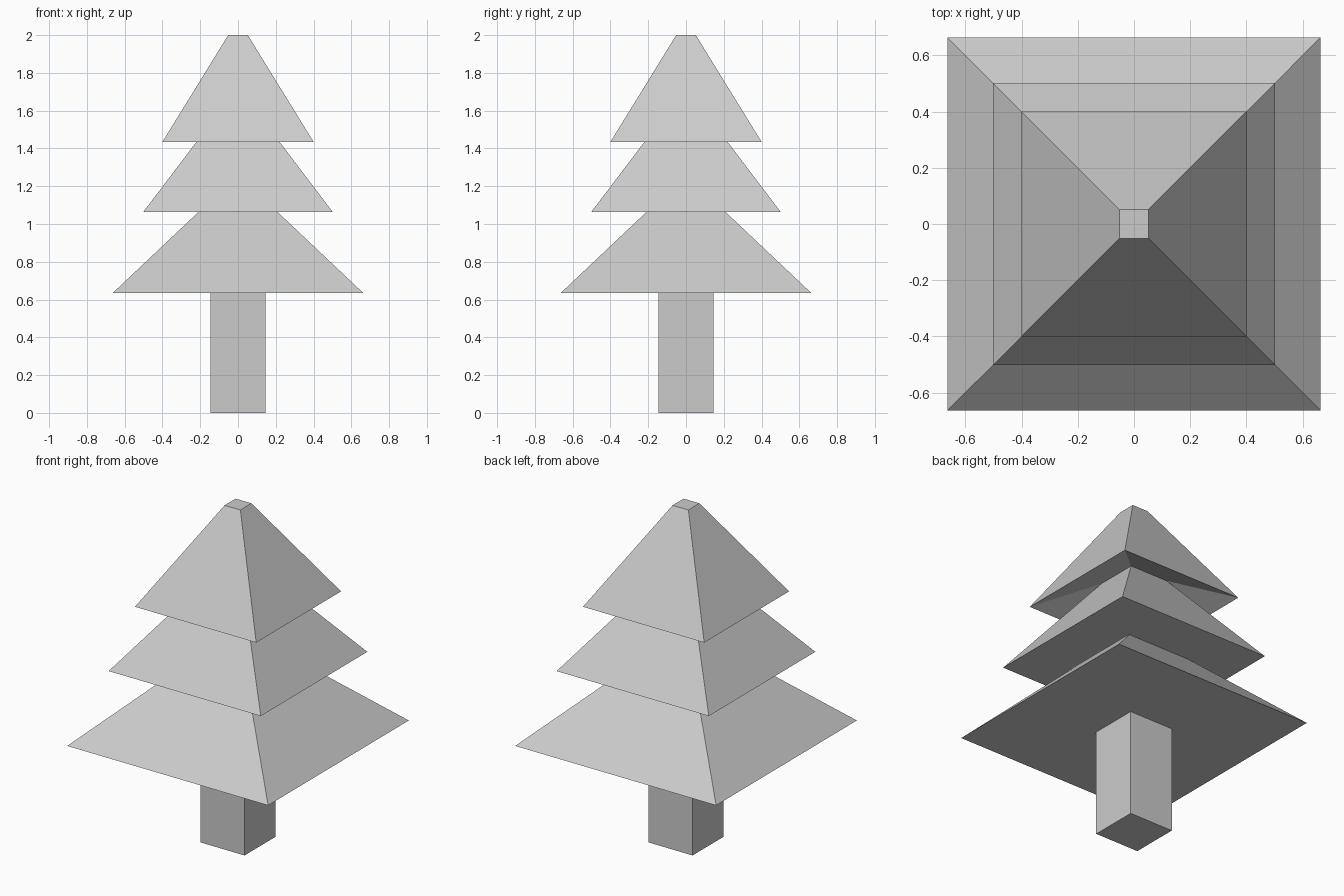
import bpy, bmesh

if "Cube" in bpy.data.objects:
    bpy.data.objects.remove(bpy.data.objects["Cube"])


def square_loft(name, profile, cap_bottom=False, cap_top=False):
    """Stack square rings from (half width, height) pairs and skin them."""
    bm = bmesh.new()
    rings = [[bm.verts.new((sx * r, sy * r, z))
              for sx, sy in ((-1, -1), (1, -1), (1, 1), (-1, 1))]
             for r, z in profile]
    for low, high in zip(rings, rings[1:]):
        for i in range(4):
            j = (i + 1) % 4
            bm.faces.new((low[i], low[j], high[j], high[i]))
    if cap_bottom:
        bm.faces.new(rings[0][::-1])
    if cap_top:
        bm.faces.new(rings[-1])
    mesh = bpy.data.meshes.new(name)
    bm.to_mesh(mesh)
    bm.free()
    obj = bpy.data.objects.new(name, mesh)
    bpy.context.collection.objects.link(obj)
    return obj


# Square trunk
square_loft("trunk", [(0.145, 0), (0.145, 0.635)], cap_bottom=True)

# Foliage tiers: inner joint, outer rim, upper joint
square_loft("lower_branches", [(0.145, 0.635), (0.663, 0.635), (0.21, 1.063)])
square_loft("middle_branches", [(0.21, 1.063), (0.502, 1.063), (0.125, 1.56)])

# Top tier has a hollowed underside and a small flat tip
square_loft("top_branches", [(0.125, 1.56), (0.4, 1.435), (0.052, 2.0)], cap_top=True)
